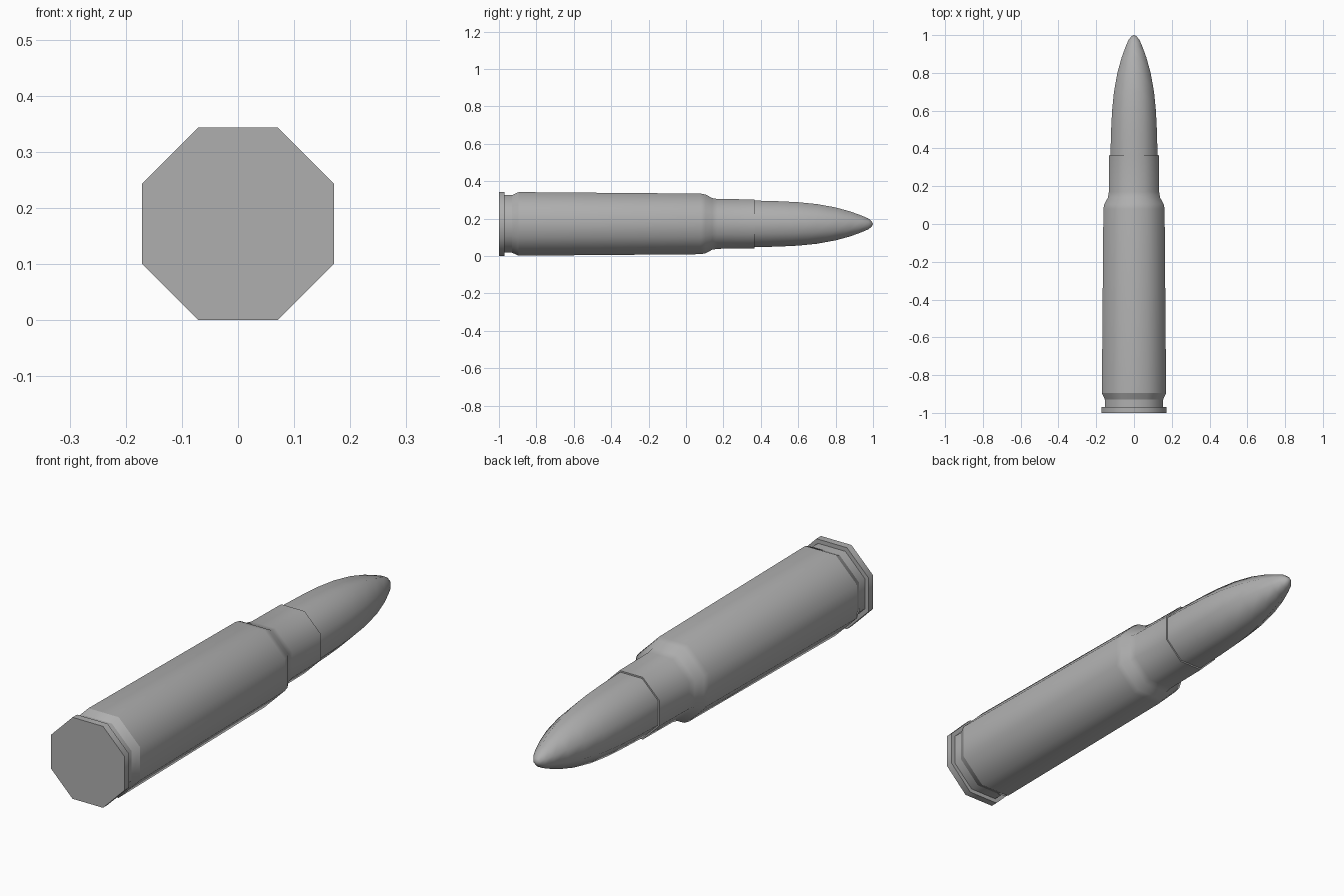
import bpy, bmesh, math

if "Cube" in bpy.data.objects:
    bpy.data.objects.remove(bpy.data.objects["Cube"])

SIDES = 8
CZ = 0.172                                # height of the long axis
K = 1 / math.cos(math.pi / SIDES)         # flat-to-flat radius -> corner radius

# Dark grey metal
metal = bpy.data.materials.new("dark_metal")
metal.diffuse_color = (0.43, 0.43, 0.43, 1)
metal.use_nodes = True
metal.node_tree.nodes["Principled BSDF"].inputs["Base Color"].default_value = metal.diffuse_color


def lathe(name, profile, creases=()):
    """Spin (y, flat radius) points around the y axis as an octagon; r=0 is a pole.
    Rings at the y values in creases get hard edges."""
    bm = bmesh.new()
    rings = []
    for y, r in profile:
        if r == 0:
            rings.append([bm.verts.new((0, y, CZ))])
            continue
        ring = []
        for i in range(SIDES):
            a = 2 * math.pi * (i + 0.5) / SIDES
            ring.append(bm.verts.new((r * K * math.cos(a), y, CZ + r * K * math.sin(a))))
        rings.append(ring)
    for a, b in zip(rings, rings[1:]):
        for i in range(SIDES):
            j = (i + 1) % SIDES
            if len(b) == 1:
                bm.faces.new((a[i], a[j], b[0]))
            else:
                bm.faces.new((a[i], a[j], b[j], b[i]))
    # flat caps on open ends
    bm.faces.new(rings[0])
    if len(rings[-1]) > 1:
        bm.faces.new(rings[-1])
    bmesh.ops.recalc_face_normals(bm, faces=bm.faces)
    mesh = bpy.data.meshes.new(name)
    bm.to_mesh(mesh)
    bm.free()
    mesh.materials.append(metal)
    obj = bpy.data.objects.new(name, mesh)
    bpy.context.collection.objects.link(obj)
    bpy.ops.object.select_all(action='DESELECT')
    obj.select_set(True)
    bpy.context.view_layer.objects.active = obj
    bpy.ops.object.shade_smooth_by_angle(angle=math.radians(50))
    for e in mesh.edges:
        ya, yb = (mesh.vertices[v].co.y for v in e.vertices)
        if any(abs(ya - c) < 1e-4 and abs(yb - c) < 1e-4 for c in creases):
            e.use_edge_sharp = True
    return obj


# Case: rim, extractor groove, tapered body, shoulder and neck
lathe("case", [
    (-1.0, 0.1715), (-0.97, 0.1715), (-0.97, 0.154), (-0.93, 0.154),
    (-0.895, 0.170), (0.08, 0.162), (0.105, 0.157),
    (0.14, 0.138), (0.17, 0.133), (0.365, 0.131),
], creases=(-0.93, -0.895))

# Pointed tip seated in the neck
lathe("tip", [
    (0.34, 0.125), (0.36, 0.125), (0.50, 0.121), (0.60, 0.116), (0.70, 0.106),
    (0.80, 0.088), (0.88, 0.066), (0.94, 0.044), (0.975, 0.029),
    (0.993, 0.014), (1.0, 0),
])
